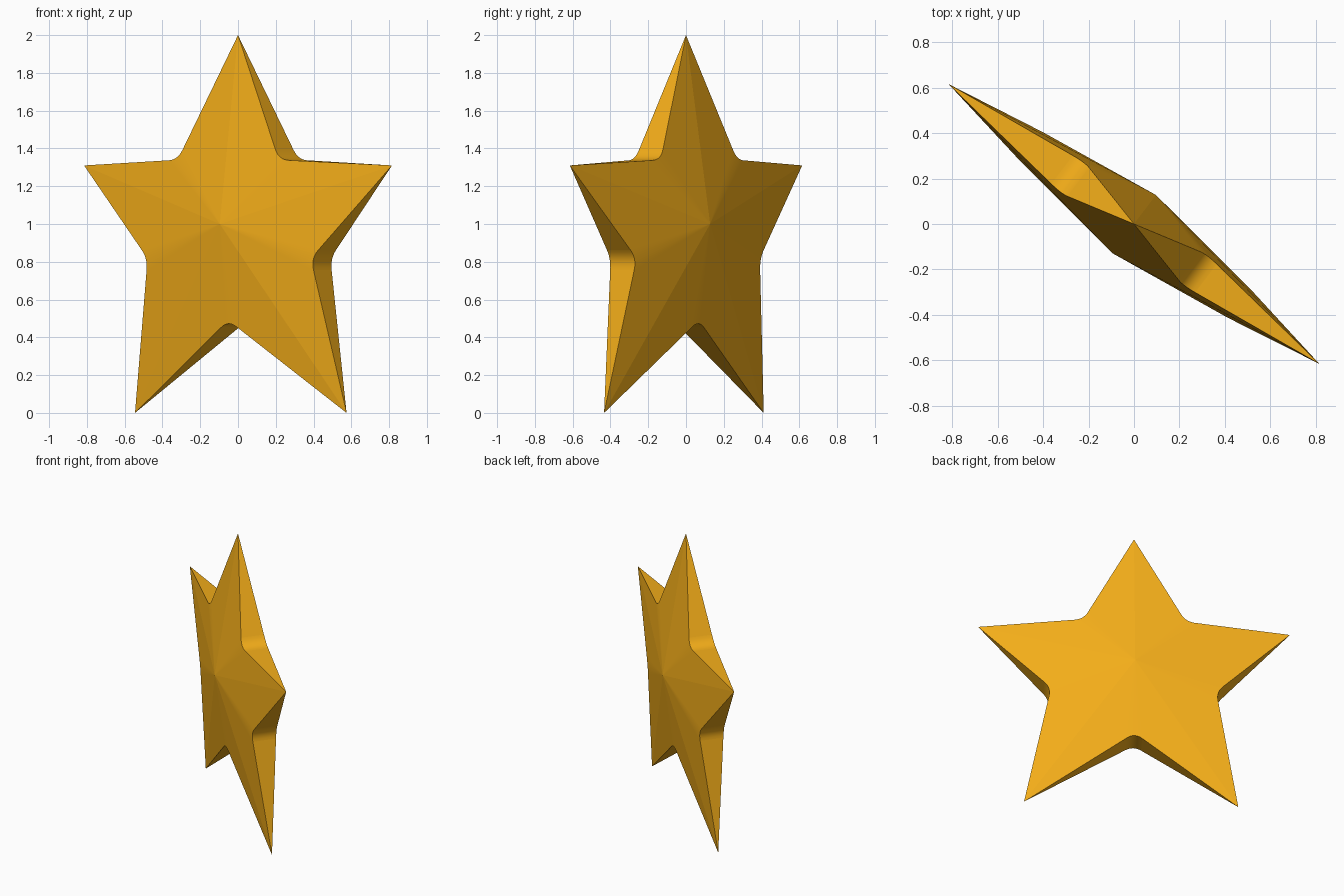
import bpy, bmesh, math
from mathutils import Vector, Matrix

if "Cube" in bpy.data.objects:
    bpy.data.objects.remove(bpy.data.objects["Cube"])

# Star drawn in its own plane: (across, depth, height)
TIPS = [(0, 2.0), (1.021, 1.31), (0.72, 0.0), (-0.683, 0.0), (-1.021, 1.31)]
NOTCHES = [(0.335, 1.34), (0.548, 0.817), (0, 0.49), (-0.535, 0.817), (-0.335, 1.34)]
APEX_DEPTH, NOTCH_DEPTH = 0.16, 0.086
FILLET, STEPS = 0.062, 8

bm = bmesh.new()
apex = [bm.verts.new((0, s * APEX_DEPTH, 1.0)) for s in (-1, 1)]
tips = [bm.verts.new((x, 0, z)) for x, z in TIPS]


def notch_arc(a, n, b):
    """Rounded inner corner as a quadratic curve between two tips."""
    p = n + (a - n).normalized() * FILLET
    q = n + (b - n).normalized() * FILLET
    ts = [i / STEPS for i in range(STEPS + 1)]
    return [bm.verts.new(p * (1 - t) ** 2 + n * 2 * t * (1 - t) + q * t * t) for t in ts]


for i, (x, z) in enumerate(NOTCHES):
    a, b = tips[i], tips[(i + 1) % 5]
    front, back = [notch_arc(a.co, Vector((x, s * NOTCH_DEPTH, z)), b.co) for s in (-1, 1)]
    # Faceted front and back
    for top, arc in zip(apex, (front, back)):
        rim = [a] + arc + [b]
        for p, q in zip(rim, rim[1:]):
            bm.faces.new((top, p, q))
    # Side walls with a smooth rounded corner
    bm.faces.new((a, front[0], back[0]))
    bm.faces.new((b, front[-1], back[-1]))
    for k in range(STEPS):
        f = bm.faces.new((front[k], front[k + 1], back[k + 1], back[k]))
        f.smooth = True

# Turn the star about the vertical axis
bmesh.ops.rotate(bm, verts=bm.verts, cent=(0, 0, 0),
                 matrix=Matrix.Rotation(-math.atan2(0.615, 0.815), 3, 'Z'))
bmesh.ops.recalc_face_normals(bm, faces=bm.faces)

mesh = bpy.data.meshes.new("star")
bm.to_mesh(mesh)
bm.free()
star = bpy.data.objects.new("star", mesh)
bpy.context.collection.objects.link(star)

gold = bpy.data.materials.new("gold")
gold.diffuse_color = (0.9, 0.42, 0.01, 1)
gold.use_nodes = True
gold.node_tree.nodes["Principled BSDF"].inputs["Base Color"].default_value = gold.diffuse_color
mesh.materials.append(gold)
